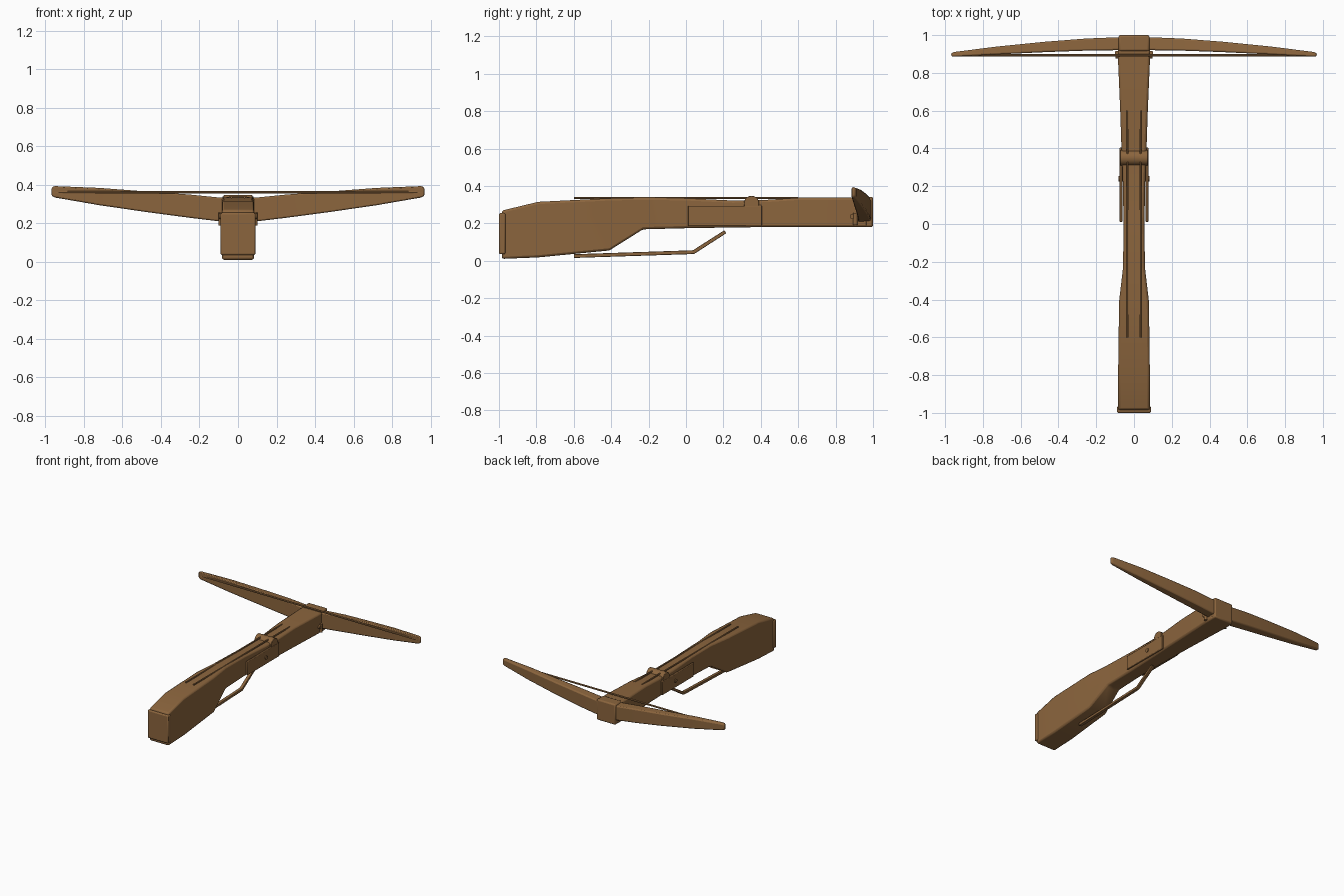
import bpy, bmesh
from math import pi
from mathutils import Vector

cube = bpy.data.objects.get("Cube")
if cube:
    bpy.data.objects.remove(cube, do_unlink=True)

wood = bpy.data.materials.new("brown wood")
wood.use_nodes = True
COLOUR = (0.26, 0.13, 0.047, 1)
wood.diffuse_color = COLOUR
wood.node_tree.nodes["Principled BSDF"].inputs["Base Color"].default_value = COLOUR


def finish(name, bm, bevel=0.0, segments=2):
    bmesh.ops.recalc_face_normals(bm, faces=bm.faces)
    mesh = bpy.data.meshes.new(name)
    bm.to_mesh(mesh)
    bm.free()
    mesh.materials.append(wood)
    ob = bpy.data.objects.new(name, mesh)
    bpy.context.scene.collection.objects.link(ob)
    if bevel:
        mod = ob.modifiers.new("soft edges", "BEVEL")
        mod.width, mod.segments, mod.limit_method = bevel, segments, "ANGLE"
    bpy.ops.object.select_all(action="DESELECT")
    ob.select_set(True)
    bpy.context.view_layer.objects.active = ob
    bpy.ops.object.shade_smooth_by_angle(angle=0.6)
    return ob


def loft(name, rings, bevel=0.0):
    """Skin a row of closed rings and cap both ends."""
    bm = bmesh.new()
    rows = [[bm.verts.new(p) for p in ring] for ring in rings]
    n = len(rows[0])
    for a, b in zip(rows, rows[1:]):
        for i in range(n):
            j = (i + 1) % n
            bm.faces.new((a[i], a[j], b[j], b[i]))
    bm.faces.new(rows[0])
    bm.faces.new(rows[-1])
    return finish(name, bm, bevel)


def box(name, x, y, z, bevel=0.004):
    rings = [[(x[0], v, z[0]), (x[1], v, z[0]), (x[1], v, z[1]), (x[0], v, z[1])] for v in y]
    return loft(name, rings, bevel)


def rod(name, a, b, r, sides=12, bevel=0.0):
    a, b = Vector(a), Vector(b)
    bm = bmesh.new()
    bmesh.ops.create_cone(bm, cap_ends=True, segments=sides, radius1=r, radius2=r, depth=(b - a).length)
    turn = (b - a).to_track_quat("Z", "Y").to_matrix().to_4x4()
    turn.translation = (a + b) / 2
    bm.transform(turn)
    return finish(name, bm, bevel)


# Stock: y, half width, bottom, top
stations = [(-0.985, 0.084, 0.01, 0.268), (-0.79, 0.084, 0.018, 0.315),
            (-0.41, 0.079, 0.055, 0.334), (-0.23, 0.058, 0.168, 0.338),
            (0.0, 0.055, 0.174, 0.334), (0.25, 0.06, 0.178, 0.322),
            (0.42, 0.067, 0.18, 0.325), (0.6, 0.073, 0.18, 0.337),
            (0.88, 0.085, 0.18, 0.337), (0.97, 0.085, 0.18, 0.337)]
loft("stock", [[(-w, y, lo), (w, y, lo), (w, y, hi), (-w, y, hi)] for y, w, lo, hi in stations], 0.012)
box("butt_plate", (-0.09, 0.09), (-1.0, -0.965), (0.035, 0.255), 0.008)

# Bow: x, inner y, outer y, bottom, top; the limb leans slightly toward the tip
limb = [(0.0, 0.92, 0.99, 0.2, 0.328), (0.1, 0.92, 0.988, 0.21, 0.335),
        (0.25, 0.918, 0.982, 0.228, 0.35), (0.47, 0.91, 0.965, 0.257, 0.366),
        (0.72, 0.898, 0.94, 0.293, 0.385), (0.95, 0.886, 0.911, 0.332, 0.395),
        (0.968, 0.887, 0.905, 0.34, 0.39)]
for side, tag in ((1, "left"), (-1, "right")):
    loft(tag + "_bow_limb", [[(side * x, a, lo), (side * x, b, lo + 0.006),
                              (side * x, b, hi - 0.006), (side * x, a, hi)]
                             for x, a, b, lo, hi in limb], 0.008)
    # Lock side plate with its pin, and the bow pin
    inner, outer = sorted((side * 0.062, side * 0.076))
    box(tag + "_lock_plate", (inner, outer), (0.01, 0.405), (0.186, 0.294))
    rod(tag + "_lock_pin", (side * 0.05, 0.24, 0.24), (side * 0.083, 0.24, 0.24), 0.014)
    rod(tag + "_bow_pin", (side * 0.05, 0.89, 0.236), (side * 0.098, 0.89, 0.236), 0.014)
    rod(tag + "_bow_lashing", (side * 0.09, 0.905, 0.19), (side * 0.09, 0.905, 0.255), 0.012)
    # Guide rail along the top
    rod(tag + "_guide_rail", (side * 0.034, -0.6, 0.335), (side * 0.034, 0.6, 0.335), 0.006, 8)

box("bow_clamp", (-0.082, 0.082), (0.915, 1.0), (0.18, 0.342), 0.01)
rod("bow_string", (-0.955, 0.893, 0.361), (0.955, 0.893, 0.361), 0.007, 8)

# String nut across the top of the lock
rod("string_nut", (-0.074, 0.35, 0.306), (0.074, 0.35, 0.306), 0.041, 24, 0.003)
box("nut_housing", (-0.074, 0.074), (0.31, 0.405), (0.27, 0.298))

# Bent trigger lever below the stock
path = [(-0.6, 0.025), (0.04, 0.046), (0.21, 0.155)]
drops = [(0, 0.01), (-0.003, 0.01), (-0.005, 0.008)]
loft("trigger_lever", [[(-0.012, y - dy, z - dz), (0.012, y - dy, z - dz),
                        (0.012, y + dy, z + dz), (-0.012, y + dy, z + dz)]
                       for (y, z), (dy, dz) in zip(path, drops)], 0.003)
